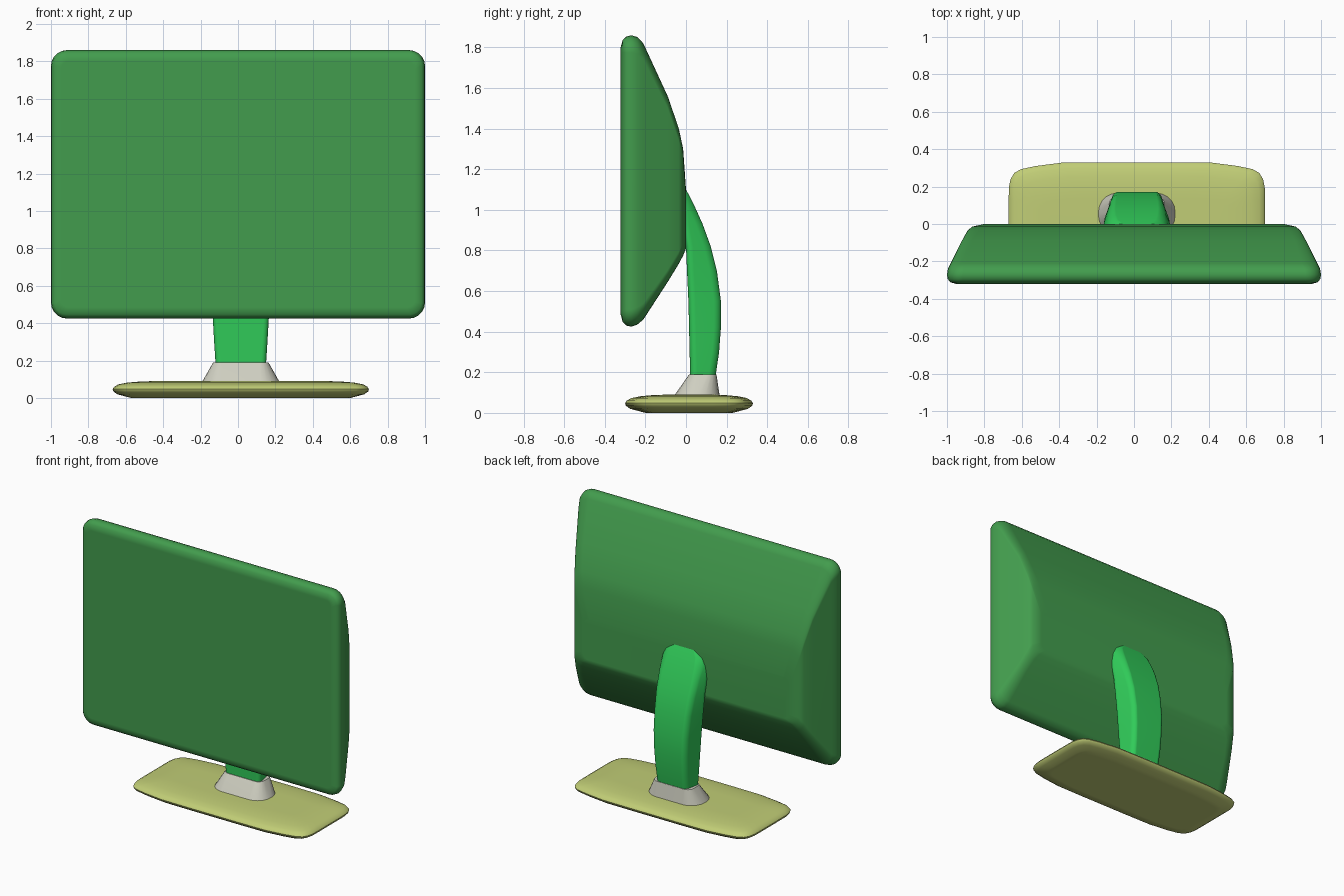
import bpy
import bmesh
import math

cube = bpy.data.objects.get("Cube")
if cube:
    bpy.data.objects.remove(cube, do_unlink=True)


def make_material(name, rgb):
    mat = bpy.data.materials.new(name)
    mat.use_nodes = True
    mat.diffuse_color = (*rgb, 1)
    mat.node_tree.nodes["Principled BSDF"].inputs["Base Color"].default_value = (*rgb, 1)
    return mat


dark_green = make_material("dark green", (0.055, 0.335, 0.075))
bright_green = make_material("bright green", (0.03, 0.60, 0.10))
olive = make_material("pale olive", (0.53, 0.61, 0.18))
grey = make_material("warm grey", (0.62, 0.62, 0.53))


def rounded_rect(hw, hd, r, seg=5):
    """Outline of a rounded rectangle with half sizes hw and hd."""
    r = min(r, hw * 0.99, hd * 0.99)
    pts = []
    for k, (sx, sy) in enumerate([(1, 1), (-1, 1), (-1, -1), (1, -1)]):
        for i in range(seg + 1):
            a = math.pi / 2 * (k + i / seg)
            pts.append((sx * (hw - r) + r * math.cos(a), sy * (hd - r) + r * math.sin(a)))
    return pts


def loft(name, rings, mat, angle=40):
    """Skin a stack of equal-length rings and cap both ends."""
    bm = bmesh.new()
    loops = [[bm.verts.new(p) for p in ring] for ring in rings]
    n = len(loops[0])
    for a, b in zip(loops, loops[1:]):
        for i in range(n):
            j = (i + 1) % n
            bm.faces.new((a[i], a[j], b[j], b[i]))
    bm.faces.new(loops[0])
    bm.faces.new(loops[-1])
    bmesh.ops.recalc_face_normals(bm, faces=bm.faces)
    mesh = bpy.data.meshes.new(name)
    bm.to_mesh(mesh)
    bm.free()
    mesh.materials.append(mat)
    obj = bpy.data.objects.new(name, mesh)
    bpy.context.collection.objects.link(obj)
    bpy.ops.object.select_all(action='DESELECT')
    obj.select_set(True)
    bpy.context.view_layer.objects.active = obj
    bpy.ops.object.shade_smooth_by_angle(angle=math.radians(angle))
    mod = obj.modifiers.new("weighted normals", 'WEIGHTED_NORMAL')
    mod.keep_sharp = True
    return obj


CX = 0.015  # the stand sits slightly off centre

# Screen housing: y, half width, bottom, top, corner radius
screen_levels = [
    (-0.322, 0.945, 0.485, 1.80, 0.04),
    (-0.312, 0.98, 0.448, 1.837, 0.06),
    (-0.295, 0.996, 0.43, 1.854, 0.08),
    (-0.27, 1.0, 0.425, 1.86, 0.085),
    (-0.24, 0.995, 0.435, 1.852, 0.085),
    (-0.21, 0.98, 0.46, 1.82, 0.08),
    (-0.09, 0.92, 0.645, 1.56, 0.06),
    (-0.035, 0.89, 0.735, 1.40, 0.06),
    (-0.014, 0.865, 0.775, 1.30, 0.06),
    (0.0, 0.80, 0.81, 1.10, 0.05),
]
loft("screen", [
    [(x, y, (zb + zt) / 2 + z) for x, z in rounded_rect(hw, (zt - zb) / 2, r)]
    for y, hw, zb, zt, r in screen_levels], dark_green)

# Neck: z, front y, back y, front half width; narrower towards the back
neck_levels = [
    (0.17, 0.02, 0.142, 0.14),
    (0.19, 0.02, 0.147, 0.142),
    (0.30, 0.018, 0.163, 0.149),
    (0.42, 0.015, 0.172, 0.156),
    (0.55, 0.012, 0.172, 0.164),
    (0.70, 0.005, 0.152, 0.174),
    (0.82, 0.0, 0.122, 0.184),
    (0.93, -0.02, 0.082, 0.19),
    (1.01, -0.03, 0.046, 0.185),
    (1.06, -0.03, 0.022, 0.165),
    (1.10, -0.04, 0.0, 0.12),
]
neck = []
for z, yf, yb, hw in neck_levels:
    hd, mid = (yb - yf) / 2, (yb + yf) / 2
    back = 0.82 - 0.12 * (z - 0.17)  # width ratio at the back
    neck.append([(CX + x * (1 + (back - 1) * (y + hd) / (2 * hd)), mid + y, z)
                 for x, y in rounded_rect(hw, hd, 0.035)])
loft("neck", neck, bright_green)

# Collar: z, half width, front y, back y, corner radius
collar_levels = [(0.07, 0.21, -0.06, 0.168, 0.10),
                 (0.09, 0.205, -0.055, 0.165, 0.10),
                 (0.19, 0.148, 0.016, 0.150, 0.045)]
loft("collar", [
    [(CX + x, (yf + yb) / 2 + y, z) for x, y in rounded_rect(hw, (yb - yf) / 2, r)]
    for z, hw, yf, yb, r in collar_levels], grey)

# Foot: one quarter of the plan, mirrored both ways, then stacked with insets
quarter = [(0.685, 0.12), (0.684, 0.18), (0.675, 0.225), (0.655, 0.258),
           (0.62, 0.278), (0.54, 0.295), (0.40, 0.313), (0.20, 0.315)]
half = quarter + [(-x, y) for x, y in reversed(quarter)]
plan = half + [(-x, -y) for x, y in half]
foot_levels = [(0.005, 0.10), (0.008, 0.07), (0.02, 0.025), (0.035, 0.004), (0.048, 0.0),
               (0.06, 0.008), (0.073, 0.03), (0.082, 0.075), (0.087, 0.13), (0.09, 0.20)]
foot_levels[0] = (0.0, 0.10)
loft("foot", [
    [(CX + x * (1 - d / 0.685), 0.015 + y * (1 - d / 0.315), z) for x, y in plan]
    for z, d in foot_levels], olive)
